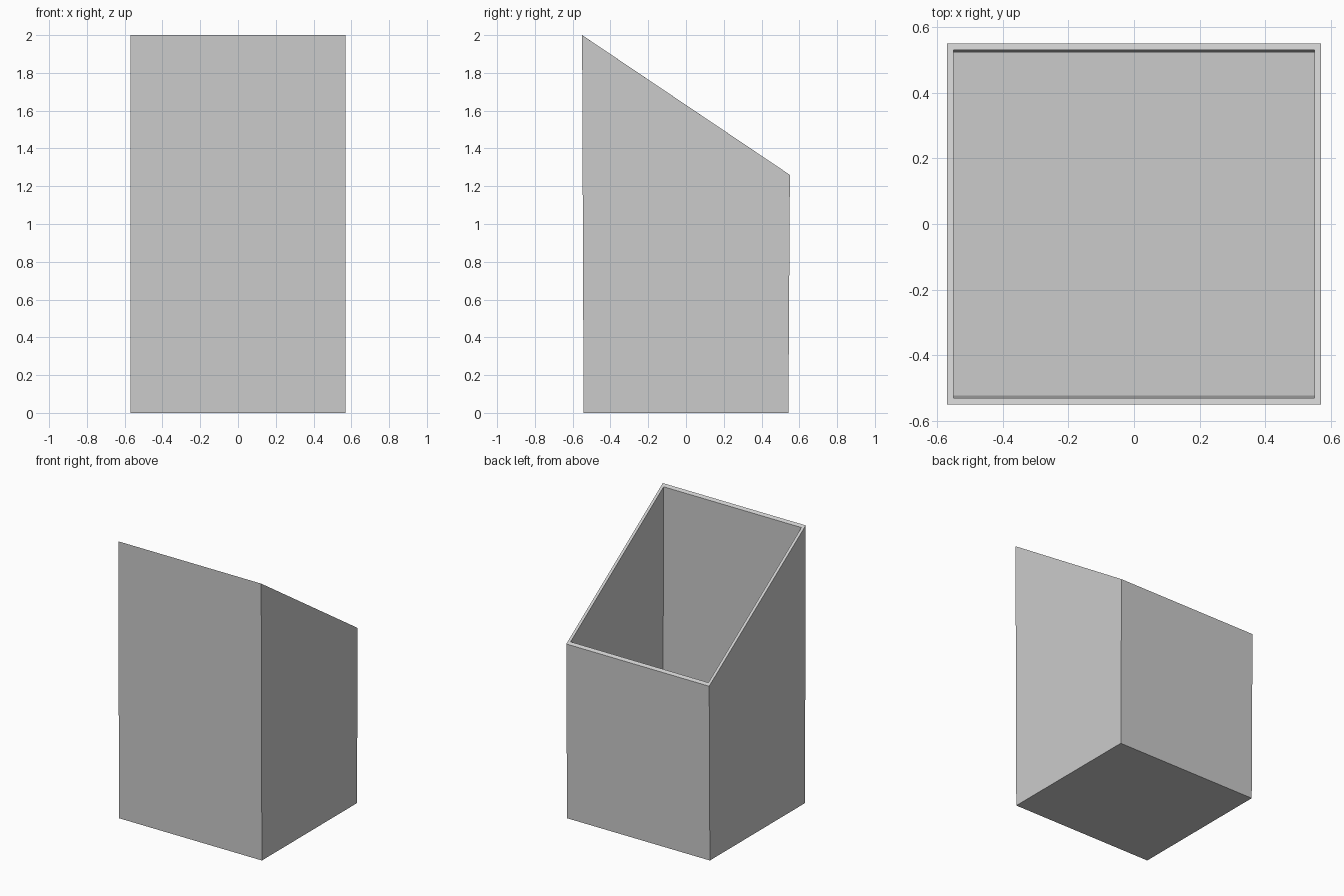
import bpy, bmesh

if "Cube" in bpy.data.objects:
    bpy.data.objects.remove(bpy.data.objects["Cube"])

SLOPE = (2.0 - 1.26) / 1.1


def rim_z(y):
    # height of the slanted rim at depth y
    return 2.0 - (y + 0.55) * SLOPE


def ring(bm, hx, hy, z=None):
    # rectangular loop; follows the slanted rim when no height is given
    corners = [(-hx, -hy), (hx, -hy), (hx, hy), (-hx, hy)]
    return [bm.verts.new((x, y, rim_z(y) if z is None else z)) for x, y in corners]


bm = bmesh.new()
# outer base, outer rim, inner rim, inner floor (front and back walls taper slightly)
rings = [
    ring(bm, 0.57, 0.542, 0.0),
    ring(bm, 0.57, 0.55),
    ring(bm, 0.55, 0.53),
    ring(bm, 0.55, 0.522, 0.02),
]
for lower, upper in zip(rings, rings[1:]):
    for i in range(4):
        j = (i + 1) % 4
        bm.faces.new((lower[i], lower[j], upper[j], upper[i]))
bm.faces.new(rings[0][::-1])
bm.faces.new(rings[-1])
bmesh.ops.recalc_face_normals(bm, faces=bm.faces)

# open box with slanted top
mesh = bpy.data.meshes.new("slanted_open_box")
bm.to_mesh(mesh)
bm.free()
box = bpy.data.objects.new("slanted_open_box", mesh)
bpy.context.collection.objects.link(box)
